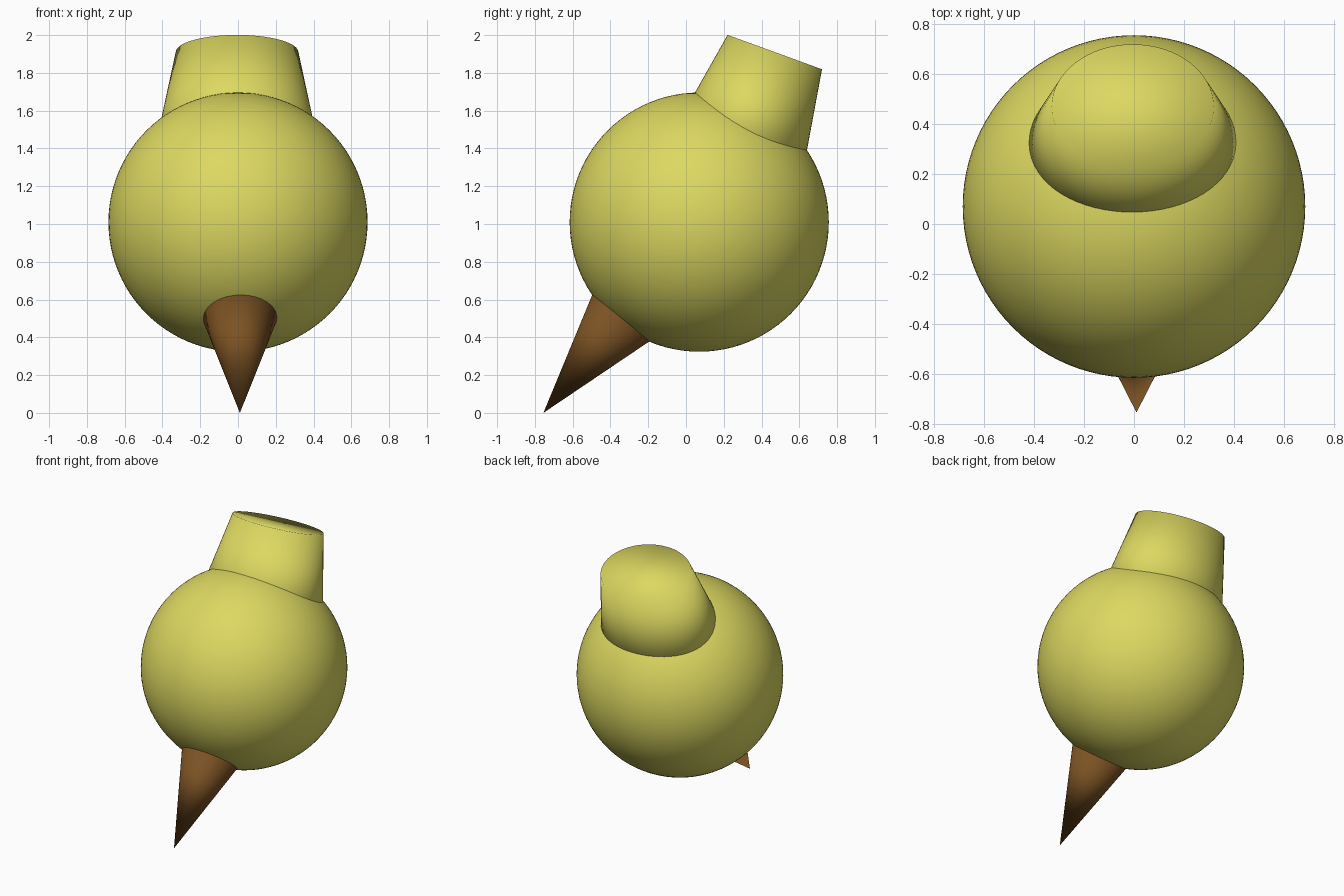
import bpy, math
from mathutils import Vector

if "Cube" in bpy.data.objects:
    bpy.data.objects.remove(bpy.data.objects["Cube"])


def paint(obj, name, color):
    mat = bpy.data.materials.get(name) or bpy.data.materials.new(name)
    mat.diffuse_color = color
    mat.use_nodes = True
    mat.node_tree.nodes["Principled BSDF"].inputs["Base Color"].default_value = mat.diffuse_color
    obj.data.materials.append(mat)


def cone_between(name, base, tip, r_base, r_tip, x_scale=1.0):
    """Cone whose axis lies in the YZ plane, optionally widened along X."""
    base, tip = Vector(base), Vector(tip)
    axis = tip - base
    bpy.ops.mesh.primitive_cone_add(
        vertices=64, radius1=r_base, radius2=r_tip, depth=axis.length,
        location=(base + tip) / 2,
        rotation=(-math.atan2(axis.y, axis.z), 0, 0))
    obj = bpy.context.object
    obj.name = name
    obj.scale.x = x_scale
    bpy.ops.object.shade_smooth()
    return obj


YELLOW = (0.72, 0.69, 0.12, 1)
BROWN = (0.20, 0.085, 0.017, 1)

# Round body
bpy.ops.mesh.primitive_uv_sphere_add(
    segments=96, ring_count=48, radius=0.686, location=(0, 0.07, 1.01))
body = bpy.context.object
body.name = "round_body"
bpy.ops.object.shade_smooth()
paint(body, "yellow", YELLOW)

# Tapered oval neck, leaning back 20 degrees, sunk into the body
tilt = math.radians(20)
top = Vector((-0.005, 0.47, 1.91))
down = Vector((0, -math.sin(tilt), -math.cos(tilt)))
length = 0.70
neck = cone_between("tapered_neck", top + down * length, top,
                    0.266 + 0.167 * length, 0.266, 1.22)
paint(neck, "yellow", YELLOW)

# Pointed spike aimed down and forward from the body centre
tip = Vector((0.01, -0.755, 0.0))
inward = Vector((0, 0.825, 1.01)).normalized()
spike = cone_between("pointed_spike", tip + inward * 0.8, tip, 0.8 * 0.301, 0)
paint(spike, "brown", BROWN)
